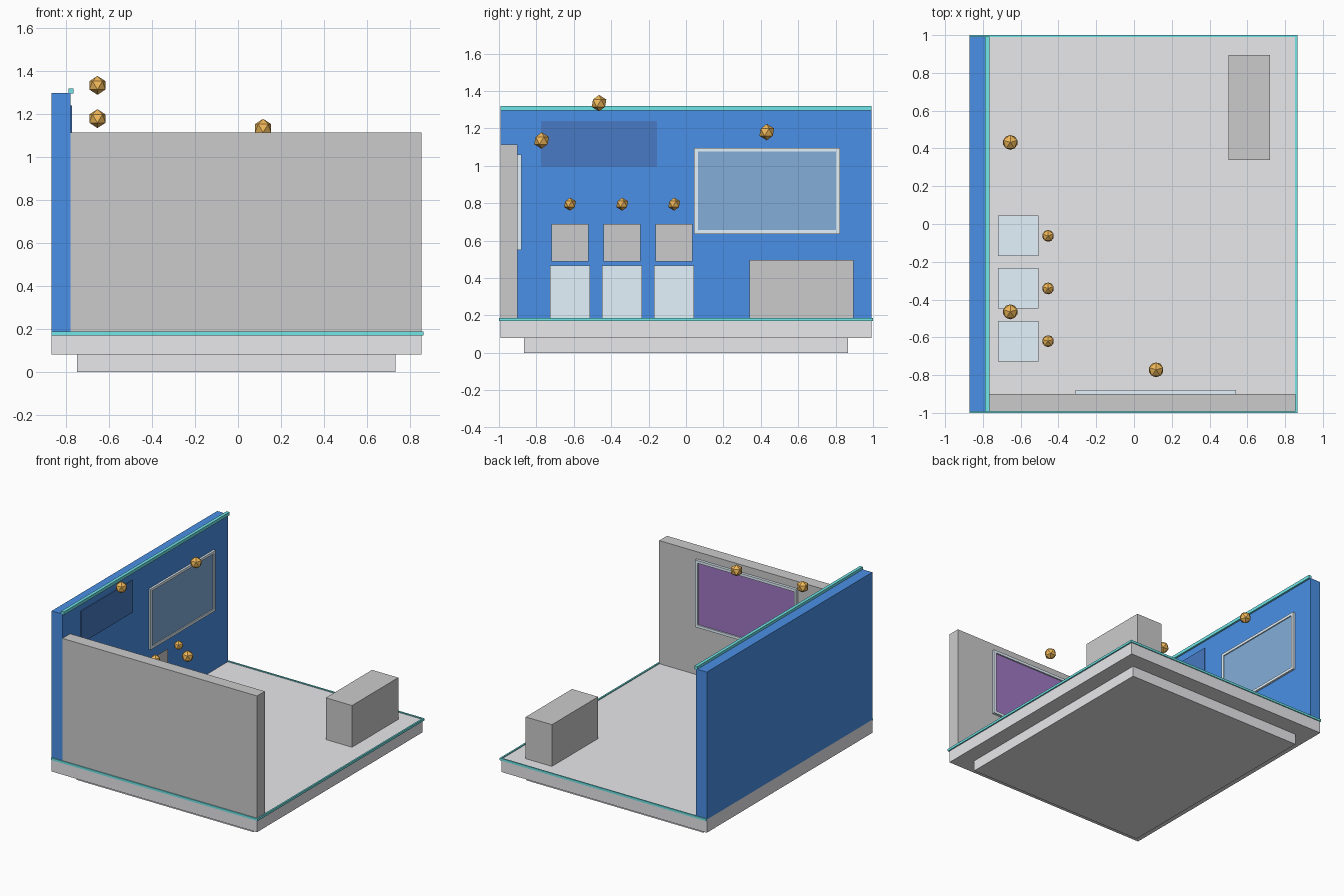
import bpy, math

if "Cube" in bpy.data.objects:
    bpy.data.objects.remove(bpy.data.objects["Cube"])


def material(name, hex_rgb):
    """Material from an sRGB hex colour, stored as linear values."""
    def lin(c):
        c /= 255
        return c / 12.92 if c <= 0.04045 else ((c + 0.055) / 1.055) ** 2.4
    m = bpy.data.materials.new(name)
    m.diffuse_color = (*[lin(int(hex_rgb[i:i + 2], 16)) for i in (0, 2, 4)], 1)
    m.use_nodes = True
    m.node_tree.nodes["Principled BSDF"].inputs["Base Color"].default_value = m.diffuse_color
    return m


PALE = material("pale_grey", "E8E8EC")
BLUE = material("wall_blue", "4A90E6")
NAVY = material("sign_blue", "477AC3")
GLASS = material("glass_blue", "82AED9")
ICE = material("ice_white", "E4F3FC")
CYAN = material("trim_cyan", "70E6E8")
PURPLE = material("screen_purple", "A078C4")
GOLD = material("lamp_gold", "F0B85A")


def box(name, x, y, z, mat=None):
    """Box given by its (min, max) range on each axis."""
    bpy.ops.mesh.primitive_cube_add(size=1, location=[(a + b) / 2 for a, b in (x, y, z)])
    ob = bpy.context.object
    ob.name = name
    ob.scale = [b - a for a, b in (x, y, z)]
    bpy.ops.object.transform_apply(location=False, rotation=False, scale=True)
    if mat:
        ob.data.materials.append(mat)
    return ob


def lamp(name, loc, r):
    """Low-poly faceted ball."""
    bpy.ops.mesh.primitive_ico_sphere_add(subdivisions=1, radius=r, location=loc,
                                          rotation=(0, 0, math.pi / 2))
    ob = bpy.context.object
    ob.name = name
    ob.data.materials.append(GOLD)


def frame(name, axis, depth, u, z, w):
    """Four bars around a rectangle standing on a wall; axis is the wall normal."""
    bars = {"left": ((u[0], u[0] + w), z), "right": ((u[1] - w, u[1]), z),
            "bottom": ((u[0] + w, u[1] - w), (z[0], z[0] + w)),
            "top": ((u[0] + w, u[1] - w), (z[1] - w, z[1]))}
    for side, (uu, zz) in bars.items():
        xy = (depth, uu) if axis == "x" else (uu, depth)
        box(f"{name}_{side}", *xy, zz, ICE)


# Base and floor
box("plinth", (-0.75, 0.735), (-0.866, 0.866), (0, 0.08), PALE)
box("floor", (-0.87, 0.855), (-0.993, 0.993), (0.08, 0.18), PALE)

# Walls
box("left_wall", (-0.87, -0.78), (-0.993, 0.993), (0.18, 1.30), BLUE)
box("front_wall", (-0.78, 0.855), (-0.993, -0.90), (0.18, 1.115))

# Trim strips along the floor edge and the top of the left wall
for side, y in (("front", (-1.0, -0.99)), ("back", (0.99, 1.0))):
    box(f"{side}_floor_trim", (-0.87, 0.865), y, (0.17, 0.187), CYAN)
box("right_floor_trim", (0.853, 0.865), (-0.99, 0.99), (0.17, 0.187), CYAN)
box("wall_top_trim", (-0.79, -0.766), (-0.993, 0.993), (1.296, 1.32), CYAN)

# Window and flat sign on the left wall
frame("window_frame", "x", (-0.78, -0.764), (0.043, 0.823), (0.636, 1.096), 0.02)
box("window_pane", (-0.78, -0.772), (0.063, 0.803), (0.656, 1.076), GLASS)
box("wall_sign", (-0.78, -0.774), (-0.775, -0.155), (0.995, 1.24), NAVY)

# Framed screen on the inside of the front wall
frame("screen_frame", "y", (-0.90, -0.88), (-0.31, 0.54), (0.55, 1.06), 0.02)
box("screen_panel", (-0.29, 0.52), (-0.90, -0.89), (0.57, 1.04), PURPLE)

# Counter
box("counter", (0.50, 0.72), (0.34, 0.895), (0.18, 0.497))

# Display stands: pedestal, thin upright card and small lamp
for i, y in enumerate((-0.62, -0.341, -0.063), 1):
    box(f"pedestal_{i}", (-0.72, -0.505), (y - 0.107, y + 0.107), (0.18, 0.466), ICE)
    bpy.ops.mesh.primitive_plane_add(size=1, location=(-0.613, y, 0.589),
                                     rotation=(0, math.pi / 2, 0))
    card = bpy.context.object
    card.name = f"display_card_{i}"
    card.scale = (0.2, 0.198, 1)
    lamp(f"small_lamp_{i}", (-0.455, y, 0.795), 0.035)

# Large lamps
for i, loc in enumerate(((-0.655, 0.432, 1.18), (-0.655, -0.465, 1.335),
                         (0.117, -0.772, 1.135)), 1):
    lamp(f"large_lamp_{i}", loc, 0.044)
